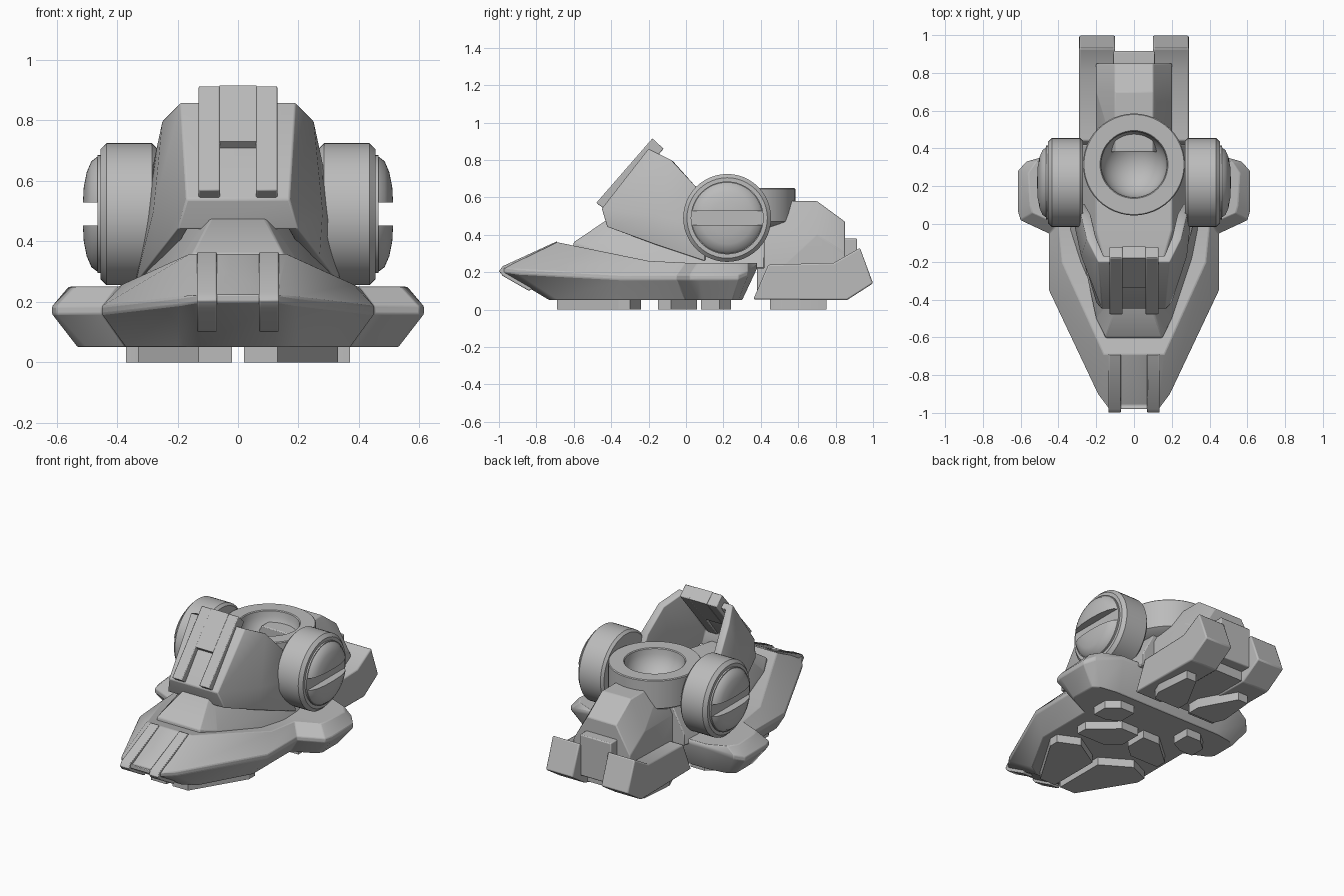
import bpy
import bmesh
import math
from mathutils import Matrix, Vector

cube = bpy.data.objects.get("Cube")
if cube:
    bpy.data.objects.remove(cube, do_unlink=True)

gray = bpy.data.materials.new("plain gray")
gray.use_nodes = True
gray.diffuse_color = (0.5, 0.5, 0.5, 1)
gray.node_tree.nodes["Principled BSDF"].inputs["Base Color"].default_value = gray.diffuse_color


def finish(name, bm, bevel=0.0, thickness=0.0, fix_normals=True):
    """Turn a bmesh into a named, shaded object."""
    if fix_normals:
        bmesh.ops.recalc_face_normals(bm, faces=bm.faces)
    mesh = bpy.data.meshes.new(name)
    bm.to_mesh(mesh)
    bm.free()
    mesh.materials.append(gray)
    obj = bpy.data.objects.new(name, mesh)
    bpy.context.collection.objects.link(obj)
    if thickness:
        solid = obj.modifiers.new("thickness", "SOLIDIFY")
        solid.thickness, solid.offset = thickness, -1
    if bevel:
        mod = obj.modifiers.new("bevel", "BEVEL")
        mod.width, mod.segments, mod.limit_method = bevel, 2, "ANGLE"
        mod.angle_limit = math.radians(30)
    bpy.ops.object.select_all(action="DESELECT")
    obj.select_set(True)
    bpy.context.view_layer.objects.active = obj
    bpy.ops.object.shade_smooth_by_angle(angle=math.radians(30))
    return obj


def loft(name, rings, bevel=0.0):
    """Bridge mirrored half outlines; both ends are closed by cross strips."""
    bm = bmesh.new()
    right = [[bm.verts.new(p) for p in ring] for ring in rings]
    left = [[bm.verts.new((-x, y, z)) for x, y, z in ring] for ring in rings]
    loops = [r + l[::-1] for r, l in zip(right, left)]
    count = len(loops[0])
    for a, b in zip(loops, loops[1:]):
        for i in range(count):
            j = (i + 1) % count
            bm.faces.new((a[i], a[j], b[j], b[i]))
    for r, l in ((right[0], left[0]), (right[-1], left[-1])):
        for i in range(len(r) - 1):
            bm.faces.new((r[i], r[i + 1], l[i + 1], l[i]))
    return finish(name, bm, bevel)


def prism(name, outline, low, high, axis, bevel=0.0):
    """Extrude an outline along x (outline is y, z) or z (outline is x, y)."""
    bm = bmesh.new()
    place = (lambda p, d: (d, *p)) if axis == "x" else (lambda p, d: (*p, d))
    face = bm.faces.new([bm.verts.new(place(p, low)) for p in outline])
    grown = bmesh.ops.extrude_face_region(bm, geom=[face])["geom"]
    shift = Vector(place((0, 0), high - low))
    bmesh.ops.translate(bm, vec=shift, verts=[v for v in grown if isinstance(v, bmesh.types.BMVert)])
    return finish(name, bm, bevel)


def revolve(profile, matrix):
    """Spin a (radius, height) profile about the local z axis."""
    bm = bmesh.new()
    verts = [bm.verts.new((r, 0, h)) for r, h in profile]
    edges = [bm.edges.new(pair) for pair in zip(verts, verts[1:])]
    bmesh.ops.spin(bm, geom=verts + edges, cent=(0, 0, 0), axis=(0, 0, 1),
                   angle=math.tau, steps=48, use_duplicate=False)
    bmesh.ops.remove_doubles(bm, verts=bm.verts, dist=0.0005)
    bm.transform(matrix)
    return bm


# Toe hull with side lobes: sole, widest ridge, upper deck
sole = [(.12, -.73, .05), (.2, -.68, .05), (.37, -.38, .05), (.37, 0, .05), (.5, .06, .05),
        (.53, .09, .05), (.53, .25, .05), (.49, .28, .05), (.36, .3, .05)]
ridge = [(.13, -.98, .2), (.19, -.9, .19), (.45, -.35, .16), (.45, -.05, .16), (.6, .02, .16),
         (.615, .07, .16), (.615, .28, .16), (.57, .33, .18), (.4, .38, .22)]
deck = [(.12, -.96, .22), (.16, -.69, .36), (.38, -.2, .26), (.4, 0, .25), (.54, .06, .25),
        (.55, .1, .25), (.56, .27, .25), (.52, .33, .25), (.4, .38, .25)]
rim = [(x, y, z + .025) for x, y, z in ridge]
loft("toe_hull", [sole, ridge, rim, deck], .008)

# Instep rising under the shin guard
loft("instep", [
    [(.15, -.61, .3), (.2, -.5, .25), (.36, -.03, .22), (.28, .42, .22)],
    [(.15, -.6, .36), (.2, -.5, .33), (.3, -.03, .3), (.28, .42, .3)],
    [(.09, -.43, .475), (.1, -.38, .48), (.2, -.03, .48), (.2, .42, .45)]], .006)

# Shin guard: open curved shell, columns from back to front
columns = [
    [(.34, .1, .26), (.31, .1, .45), (.28, .05, .66)],
    [(.27, -.17, .35), (.28, -.17, .5), (.25, -.08, .8)],
    [(.2, -.42, .44), (.17, -.45, .54), (.19, -.2, .86)]]
bm = bmesh.new()
grid = [[bm.verts.new((-x, y, z)) for x, y, z in col] for col in columns]
grid += [[bm.verts.new(p) for p in col] for col in reversed(columns)]
for a, b in zip(grid, grid[1:]):
    for i in range(2):
        bm.faces.new((a[i], b[i], b[i + 1], a[i + 1]))
finish("shin_guard", bm, .006, thickness=.05, fix_normals=False)

# Raised front plate with a notch at its lower end
plate = [(-.48, .57), (-.18, .915), (-.12, .86), (-.41, .52)]
for side, low, high in (("right", -.13, -.06), ("left", .06, .13)):
    prism("shin_rail_" + side, plate, low, high, "x", .005)
prism("shin_plate", [(-.34, .73), (-.18, .915), (-.12, .86), (-.28, .67)], -.062, .062, "x")

# Ankle socket with a round bowl
bowl = [(.175 * math.cos(a), .645 - .165 * math.sin(a))
        for a in (i * math.pi / 16 for i in range(9))]
socket = [(0, .42), (.22, .44), (.27, .47), (.27, .645), (.265, .65), (.18, .65)] + bowl
finish("ankle_socket", revolve(socket, Matrix.Translation((0, .315, 0))))

# Heel bridge and its rear rib
loft("heel_bridge", [
    [(.1, y, top), (.2, y, shoulder), (.2, y, .1)]
    for y, top, shoulder in ((.38, .58, .4), (.7, .58, .4), (.85, .47, .3))], .006)
loft("heel_rib", [[(.11, y, .38), (.11, y, .12)] for y in (.8, .915)], .006)
prism("heel_core", [(.38, .06), (.44, .24), (.85, .24), (.85, .06)], -.11, .11, "x")

for side, s in (("right", -1), ("left", 1)):
    # Claw strips on the toe
    claw = [(-.69, .365), (-.98, .232), (-1, .205), (-.98, .18), (-.84, .1), (-.7, .2)]
    prism("toe_claw_" + side, claw, s * .07, s * .135, "x", .004)

    # Heel blocks
    block = [(.36, .055), (.44, .24), (.79, .25), (.93, .33), (1, .14), (.86, .05)]
    prism("heel_block_" + side, block, s * .1, s * .29, "x", .008)

    # Ankle wheels with slotted domed hubs
    turn = Matrix.Translation((0, .22, .49)) @ Matrix.Rotation(s * math.pi / 2, 4, "Y")
    wheel = [(0, .27), (.22, .27), (.235, .285), (.235, .435), (.215, .455), (.195, .455),
             (.195, .465), (0, .465)]
    finish("ankle_wheel_" + side, revolve(wheel, turn))
    dome = [(0, .45), (.19, .45), (.19, .465), (.175, .485), (.14, .5), (.09, .51), (0, .515)]
    for part, up in (("upper", 1), ("lower", -1)):
        bm = revolve(dome, turn)
        cut = bmesh.ops.bisect_plane(
            bm, geom=bm.verts[:] + bm.edges[:] + bm.faces[:], plane_co=(0, 0, .49 + up * .038),
            plane_no=(0, 0, up), clear_inner=True)["geom_cut"]
        bmesh.ops.holes_fill(bm, edges=[e for e in cut if isinstance(e, bmesh.types.BMEdge)])
        finish(f"hub_{part}_{side}", bm)

    # Sole pads
    pads = {
        "toe": [(.02, -.69), (.13, -.69), (.33, -.36), (.33, -.3), (.2, -.24), (.02, -.35)],
        "middle": [(.02, -.08), (.1, -.15), (.3, -.15), (.3, -.08), (.14, .06), (.02, .06)],
        "outer": [(.2, .12), (.28, .08), (.37, .08), (.37, .18), (.3, .24), (.2, .24)],
        "heel": [(.04, .45), (.22, .45), (.25, .52), (.23, .75), (.16, .75), (.04, .53)]}
    for name, outline in pads.items():
        prism(f"{name}_pad_{side}", [(s * x, y) for x, y in outline], 0, .07, "z")
